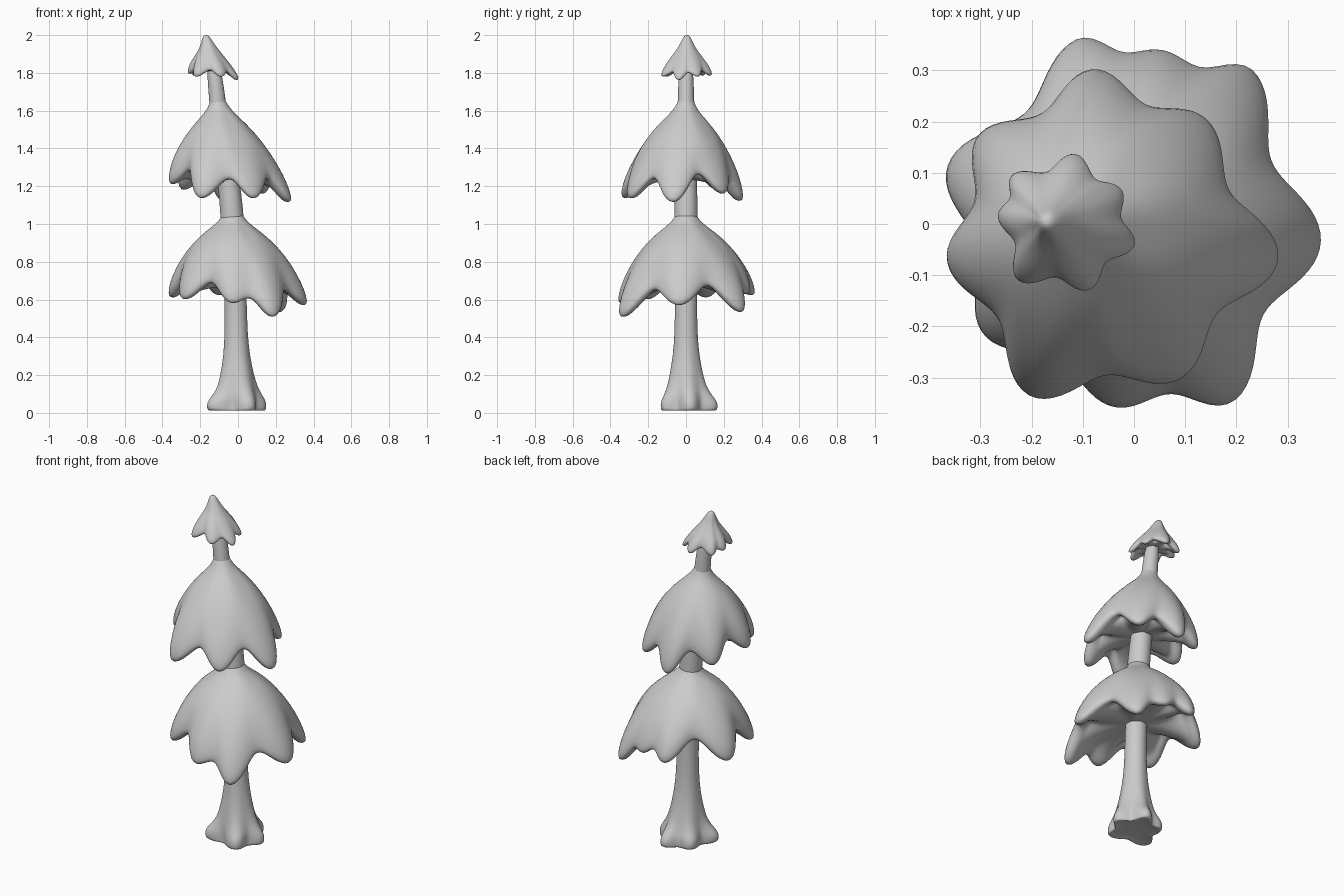
import bpy, bmesh, math
from math import radians, cos, pi

if "Cube" in bpy.data.objects:
    bpy.data.objects.remove(bpy.data.objects["Cube"])

N = 72  # angular steps per ring


def periodic(keys, a):
    """Cosine-interpolate (angle, r, z) keys around the circle."""
    keys = sorted((k[0] % 360, *k[1:]) for k in keys)
    keys = [(keys[-1][0] - 360, *keys[-1][1:])] + keys + [(keys[0][0] + 360, *keys[0][1:])]
    for p, q in zip(keys, keys[1:]):
        if p[0] <= a <= q[0]:
            t = (1 - cos(pi * (a - p[0]) / (q[0] - p[0]))) / 2
            return [u + (v - u) * t for u, v in zip(p[1:], q[1:])]


def with_valleys(tips, dr, dz):
    """Insert a notch between neighbouring lobes, deeper for wide gaps."""
    tips = sorted((t[0] % 360, t[1], t[2]) for t in tips)
    out = []
    for i, p in enumerate(tips):
        q = tips[(i + 1) % len(tips)]
        gap = (q[0] - p[0]) % 360
        out += [p, (p[0] + gap / 2, (p[1] + q[1]) / 2 * (1 - dr * gap), (p[2] + q[2]) / 2 + dz * gap)]
    return out


def rings_to_object(name, rings):
    bm = bmesh.new()
    vs = [[bm.verts.new(p) for p in ring] for ring in rings]
    for a, b in zip(vs, vs[1:]):
        for i in range(N):
            j = (i + 1) % N
            bm.faces.new((a[i], a[j], b[j], b[i]))
    for ring in (vs[0], vs[-1]):
        c = bm.verts.new(sum((v.co for v in ring[1:]), ring[0].co.copy()) / N)
        for i in range(N):
            bm.faces.new((ring[i], ring[(i + 1) % N], c))
    bmesh.ops.recalc_face_normals(bm, faces=bm.faces[:])
    for f in bm.faces:
        f.smooth = True
    me = bpy.data.meshes.new(name)
    bm.to_mesh(me)
    bm.free()
    ob = bpy.data.objects.new(name, me)
    bpy.context.collection.objects.link(ob)
    m = ob.modifiers.new("smooth", 'SUBSURF')
    m.levels = m.render_levels = 1
    return ob


def tier(name, top, r0, rim_c, tips, profile, inner_z, lip, dr=.0036, dz=.0021):
    """Lobed skirt: outer slope, rounded lip, hollow underside."""
    keys = with_valleys(tips, dr, dz)
    rim = [periodic(keys, 360 * i / N) for i in range(N)]
    mean_r = sum(r for r, z in rim) / N
    mean_z = sum(z for r, z in rim) / N
    rings = [[] for _ in range(len(profile) + 6)]
    for i, (R, Z) in enumerate(rim):
        a = radians(360 * i / N)
        pts = []
        for t, f in profile:
            w = min(1, t * 1.25) ** .8  # lobes fade out towards the top
            Rw, Zw = mean_r + (R - mean_r) * w, mean_z + (Z - mean_z) * w
            pts.append((r0 + (Rw - r0) * f, top[2] + (Zw - top[2]) * t, t))
        pts += [(R - lip * .2, Z - lip * .35, 1), (R - lip * .8, Z - lip * .3, 1),
                (R - lip * 1.4, Z + lip * .3, 1)]
        for k, h in ((.68, .6), (.42, .92), (.1, 1)):
            pts.append((R * k, Z + (inner_z - Z) * h, 1))
        for ring, (r, z, t) in zip(rings, pts):
            cx = top[0] + (rim_c[0] - top[0]) * t
            cy = top[1] + (rim_c[1] - top[1]) * t
            ring.append((cx + r * cos(a), cy + r * math.sin(a), z))
    return rings_to_object(name, rings)


# Leaning trunk with root flare: (z, centre x, radius, root blend)
trunk = [(.022, 0, .06, .5), (.012, 0, .09, .8), (.014, 0, .11, .96), (.04, 0, .115, 1.05), (.068, 0, .11, .9),
         (.1, 0, .1, .5), (.14, -.002, .093, .22), (.2, -.005, .083, .1), (.3, -.007, .068, .03),
         (.42, -.01, .06, 0), (.6, -.012, .058, 0), (.8, -.02, .058, 0), (1.0, -.028, .062, 0),
         (1.15, -.04, .06, 0), (1.35, -.065, .055, 0), (1.55, -.097, .048, 0), (1.66, -.11, .043, 0),
         (1.78, -.122, .04, 0), (1.86, -.135, .03, 0)]
roots = with_valleys([(-60, .148, 0), (10, .152, 0), (76, .172, 0), (135, .152, 0), (205, .178, 0)], .0042, 0)
rings = []
for z, cx, r, w in trunk:
    ring = []
    for i in range(N):
        a = 360 * i / N
        R = r + (periodic(roots, a)[0] - r) * w
        ring.append((cx + R * cos(radians(a)), R * math.sin(radians(a)), z))
    rings.append(ring)
rings_to_object("trunk", rings)

# Foliage tiers; tips are (angle, radius, z)
tier("lower_foliage", (-.03, 0, 1.06), .05, (0, 0),
     [(-6, .373, .585), (-62, .405, .52), (-95, .366, .595), (-144, .37, .615),
      (163, .387, .625), (105, .385, .635), (81, .35, .645), (54, .387, .545)],
     [(0, 0), (.07, .045), (.14, .13), (.22, .28), (.33, .47), (.5, .69), (.7, .86), (.87, .96), (1, 1)],
     .67, .055)
tier("middle_foliage", (-.108, 0, 1.66), .038, (-.04, -.02),
     [(-9, .333, 1.13), (-66, .318, 1.15), (-117, .362, 1.15), (189, .334, 1.225),
      (144, .332, 1.195), (97, .331, 1.135), (52, .295, 1.175)],
     [(0, 0), (.06, .04), (.13, .11), (.22, .25), (.33, .43), (.48, .63), (.68, .83), (.86, .95), (1, 1)],
     1.235, .055)
tier("top_foliage", (-.17, .005, 2.0), .008, (-.125, 0),
     [(-18, .136, 1.77), (-74, .137, 1.788), (-133, .152, 1.788), (172, .144, 1.803),
      (141, .151, 1.793), (86, .14, 1.793), (33, .124, 1.788)],
     [(0, 0), (.04, .08), (.15, .17), (.3, .29), (.45, .45), (.6, .64), (.76, .83), (.9, .95), (1, 1)],
     1.81, .028, .0042, .0006)
